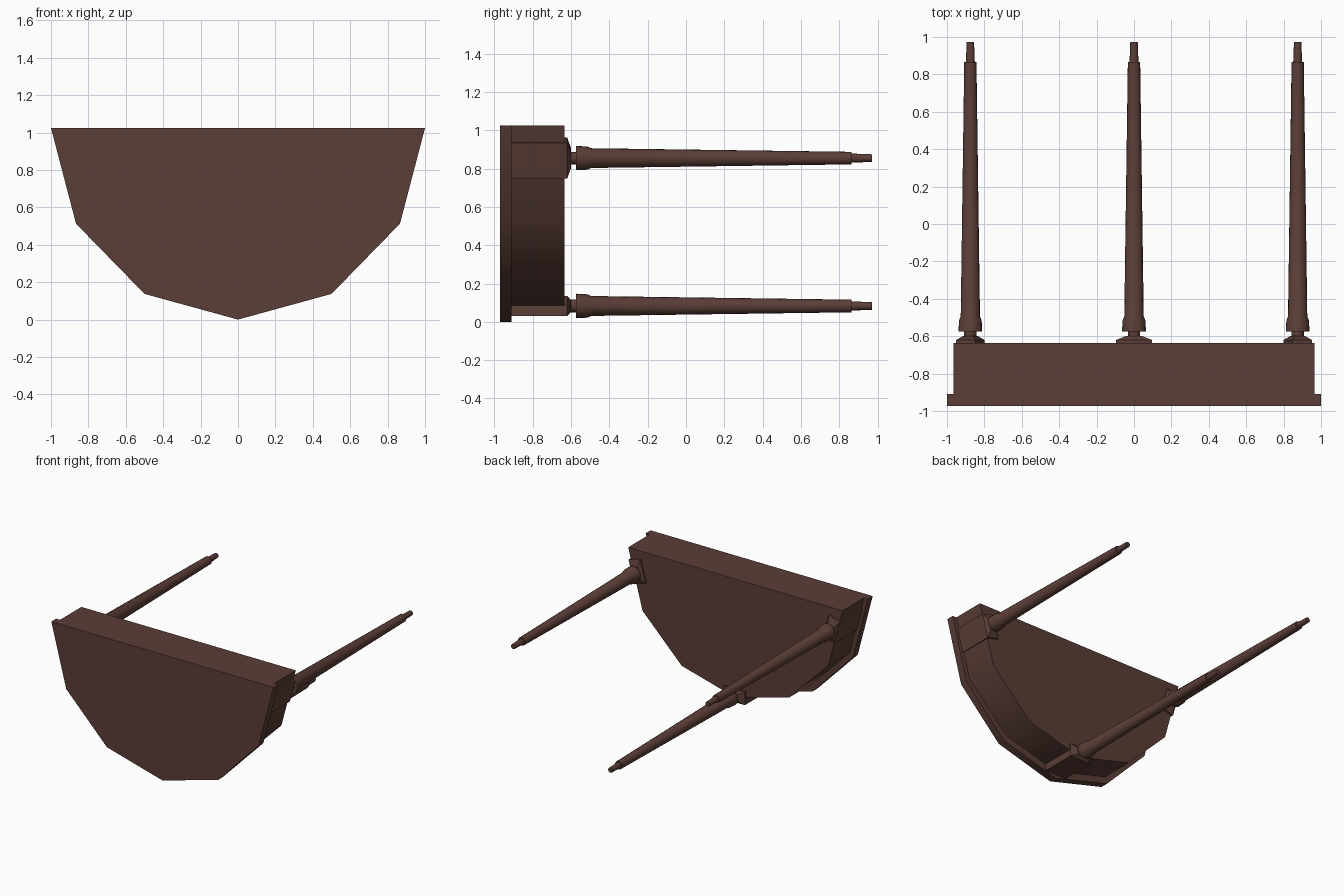
import bpy, bmesh, math
from mathutils import Matrix, Vector

if "Cube" in bpy.data.objects:
    bpy.data.objects.remove(bpy.data.objects["Cube"])

wood = bpy.data.materials.new("dark brown wood")
wood.diffuse_color = (0.105, 0.048, 0.038, 1)
wood.use_nodes = True
wood.node_tree.nodes["Principled BSDF"].inputs["Base Color"].default_value = wood.diffuse_color

TOP = 1.025  # height of the straight edge


def finish(bm, name, smooth=None):
    bmesh.ops.recalc_face_normals(bm, faces=bm.faces)
    me = bpy.data.meshes.new(name)
    bm.to_mesh(me)
    bm.free()
    ob = bpy.data.objects.new(name, me)
    bpy.context.collection.objects.link(ob)
    me.materials.append(wood)
    if smooth:
        bpy.ops.object.select_all(action='DESELECT')
        ob.select_set(True)
        bpy.context.view_layer.objects.active = ob
        bpy.ops.object.shade_smooth_by_angle(angle=math.radians(smooth))
    return ob


def loft(bm, rings):
    """Skin closed rings of equal length and cap both ends."""
    vs = [[bm.verts.new(p) for p in r] for r in rings]
    n = len(vs[0])
    for a, b in zip(vs, vs[1:]):
        for i in range(n):
            bm.faces.new((a[i], a[(i + 1) % n], b[(i + 1) % n], b[i]))
    bm.faces.new(vs[0])
    bm.faces.new(vs[-1])


def half_round(name, rx, rz, y0, y1):
    bm = bmesh.new()
    angles = [math.pi * i / 6 for i in range(7)]
    loft(bm, [[(rx * math.cos(a), y, TOP - rz * math.sin(a)) for a in angles]
              for y in (y0, y1)])
    return finish(bm, name, 40)


# Half-round top and the apron behind it
half_round("table_top", 1.0, 1.025, -0.972, -0.91)
half_round("apron", 0.965, 0.965, -0.91, -0.635)


def leg(tag, x, z, tilt):
    place = Matrix.Translation((x, 0, z)) @ Matrix.Rotation(tilt, 4, 'Y')
    # Corner block with a bevelled end
    bm = bmesh.new()
    loft(bm, [[place @ Vector((sx * w, y, sz * h))
               for sx, sz in ((-1, -1), (1, -1), (1, 1), (-1, 1))]
              for w, h, y in ((0.096, 0.053, -0.91), (0.096, 0.053, -0.62),
                              (0.045, 0.03, -0.60))])
    finish(bm, tag + "_leg_block")
    # Turned tapering leg with collar and foot
    bm = bmesh.new()
    profile = ((0.033, -0.61), (0.033, -0.575), (0.064, -0.575), (0.061, -0.515),
               (0.052, -0.495), (0.033, 0.865), (0.024, 0.865), (0.020, 0.972))
    n = 16
    loft(bm, [[place @ Vector((r * math.cos(2 * math.pi * i / n), y,
                               r * math.sin(2 * math.pi * i / n)))
               for i in range(n)] for r, y in profile])
    finish(bm, tag + "_leg", 30)


leg("middle", 0, 0.083, 0)
for side, tag in ((1, "right"), (-1, "left")):
    leg(tag, side * 0.875, 0.855, -side * math.radians(75))
